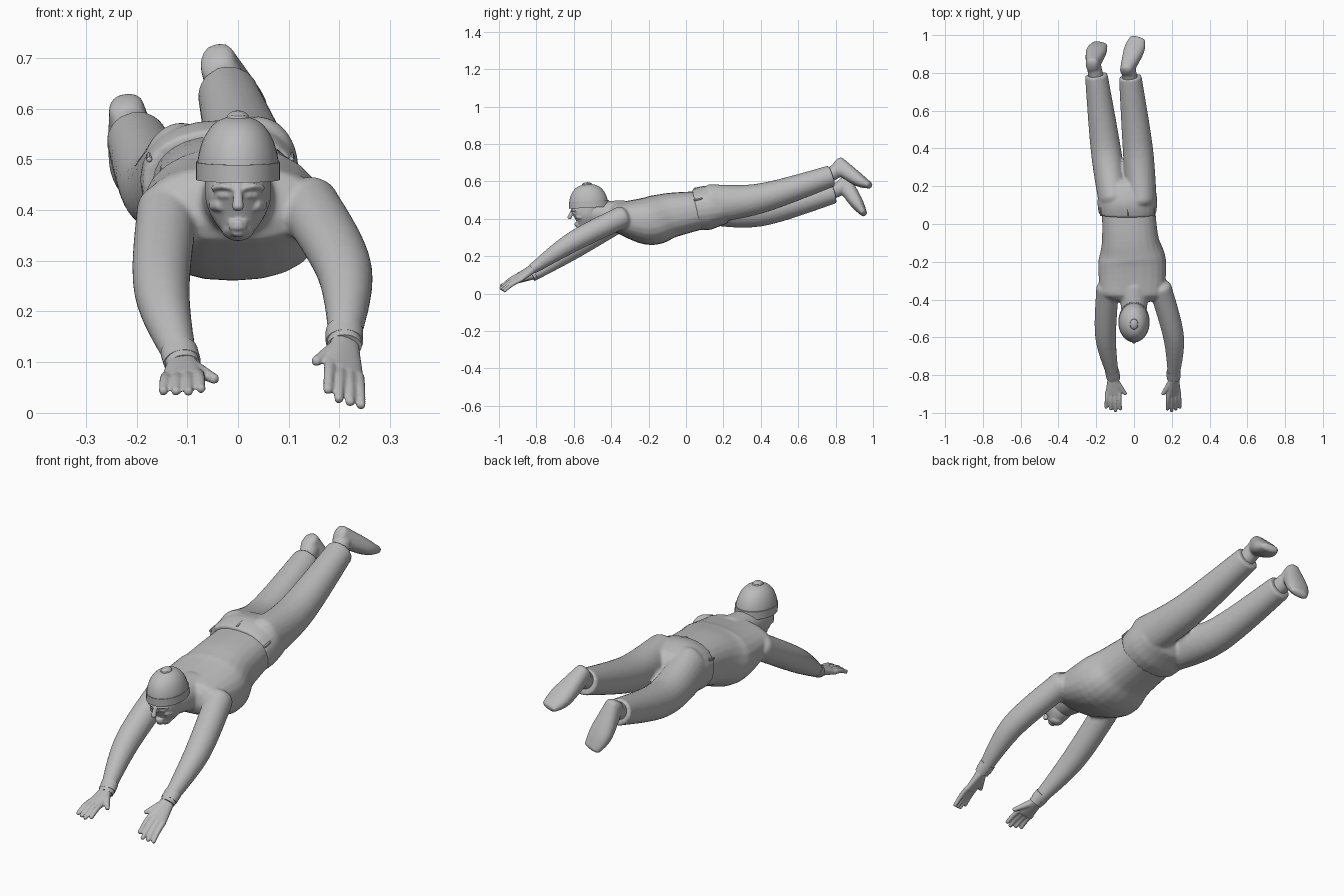
import bpy
import bmesh
from math import cos, sin, pi, copysign
from mathutils import Vector

cube = bpy.data.objects.get("Cube")
if cube:
    bpy.data.objects.remove(cube, do_unlink=True)

GREY = (.5, .5, .5, 1)
grey = bpy.data.materials.new("plain_grey")
grey.use_nodes = True
grey.diffuse_color = GREY
grey.node_tree.nodes["Principled BSDF"].inputs["Base Color"].default_value = GREY


def sample(values, t):
    """Smooth curve through evenly spaced values, with t running from start to end."""
    last = len(values) - 1
    i = min(int(t * last), last - 1)
    f = t * last - i
    before, a, b, after = (values[max(0, min(last, i + k))] for k in (-1, 0, 1, 2))
    leave, arrive = (b - before) / 2, (after - a) / 2
    ease = f * f * (3 - 2 * f)
    return a + (b - a) * ease + leave * (f * (1 - f) ** 2) - arrive * (f * f * (1 - f))


def tube(bm, points, widths, heights=None, start=True, end=True, roll=0, power=1, sides=24, steps=16):
    """Loft ellipses along a curve; start and end ask for rounded tips."""
    heights = heights or widths
    points = [Vector(p) for p in points]
    rows = [(sample(points, k / steps), sample(widths, k / steps), sample(heights, k / steps))
            for k in range(steps + 1)]

    def tip(last, before):
        outward = (last[0] - before[0]).normalized() * min(last[1:]) * .6
        return [(last[0] + outward * sin(a), last[1] * cos(a), last[2] * cos(a)) for a in (.4, .9, 1.3)]

    front = tip(rows[0], rows[1])[::-1] if start else []
    back = tip(rows[-1], rows[-2]) if end else []
    rows = front + rows + back
    overall = (points[-1] - points[0]).normalized()
    reference = Vector((0, 0, 1)) if abs(overall.x) > .9 else Vector((1, 0, 0))
    rings = []
    for i, (centre, width, height) in enumerate(rows):
        tangent = (rows[min(i + 1, len(rows) - 1)][0] - rows[max(i - 1, 0)][0]).normalized()
        side = (reference - tangent * reference.dot(tangent)).normalized()
        up = tangent.cross(side)
        side, up = side * cos(roll) + up * sin(roll), up * cos(roll) - side * sin(roll)
        ring = []
        for k in range(sides):
            c, s = (copysign(abs(v) ** power, v) for v in (cos(2 * pi * k / sides), sin(2 * pi * k / sides)))
            ring.append(bm.verts.new(centre + side * c * width + up * s * height))
        rings.append(ring)
    for a, b in zip(rings, rings[1:]):
        for k in range(sides):
            following = (k + 1) % sides
            bm.faces.new((a[k], a[following], b[following], b[k]))
    bm.faces.new(rings[0][::-1])
    bm.faces.new(rings[-1])


def finish(name, bm, voxel=None, smoothing=3):
    """Turn the lofts into one object, fused into a single skin if a voxel size is given."""
    bmesh.ops.recalc_face_normals(bm, faces=bm.faces)
    mesh = bpy.data.meshes.new(name)
    bm.to_mesh(mesh)
    bm.free()
    mesh.materials.append(grey)
    obj = bpy.data.objects.new(name, mesh)
    bpy.context.collection.objects.link(obj)
    if voxel:
        fuse = obj.modifiers.new("fuse", 'REMESH')
        fuse.mode = 'VOXEL'
        fuse.voxel_size = voxel
        fuse.use_smooth_shade = True
        soften = obj.modifiers.new("soften", 'SMOOTH')
        soften.iterations = smoothing
    else:
        bpy.ops.object.select_all(action='DESELECT')
        bpy.context.view_layer.objects.active = obj
        obj.select_set(True)
        bpy.ops.object.shade_smooth_by_angle()


# Joints of the arms (shoulder, elbow, wrist, knuckles), legs (hip, knee, ankle) and shoes (heel, ball, toe)
arms = {
    "left": [Vector(p) for p in ((.14, -.34, .41), (.21, -.6, .28), (.21, -.81, .14), (.21, -.9, .08))],
    "right": [Vector(p) for p in ((-.14, -.34, .4), (-.15, -.6, .24), (-.11, -.81, .1), (-.11, -.9, .07))],
}
legs = {
    "left": [Vector(p) for p in ((.04, .13, .48), (.02, .4, .51), (-.02, .78, .63))],
    "right": [Vector(p) for p in ((-.11, .13, .47), (-.15, .4, .44), (-.2, .79, .54))],
}
shoes = {
    "left": [Vector(p) for p in ((-.04, .81, .69), (0, .92, .61), (.02, .98, .58))],
    "right": [Vector(p) for p in ((-.22, .84, .6), (-.2, .91, .49), (-.18, .95, .43))],
}

# Upper body: torso, neck and both arms in one skin
body = bmesh.new()
tube(body, [(-.03, .1, .45), (-.02, -.08, .42), (-.01, -.2, .39), (-.01, -.37, .41)],
     [.14, .15, .18, .17], [.1, .12, .13, .08], power=.85)
tube(body, [(0, -.34, .42), (0, -.53, .43)], [.08, .06])
for shoulder, elbow, wrist, knuckles in arms.values():
    tube(body, [shoulder, elbow, wrist], [.06, .055, .03])
finish("shirt_and_arms", body, .008)

# Hands: palm, four spread fingers and a thumb, with a double cuff at each wrist
for label, roll, inward in (("left", -.5, -1), ("right", .1, 1)):
    shoulder, elbow, wrist, knuckles = arms[label]
    ahead = knuckles - wrist
    across = Vector((cos(roll), 0, sin(roll))) * inward
    hand = bmesh.new()
    tube(hand, [wrist, knuckles], [.028, .042], [.022, .014], roll=roll, power=.8)
    for i in range(4):
        offset = across * (1.5 - i)
        base = knuckles + offset * .021 - ahead * .1
        end = knuckles + offset * .025 + ahead * (1 - .1 * abs(i - 1))
        bend = base.lerp(end, .5) + Vector((0, 0, .006))
        tube(hand, [base, bend, end], [.012, .011, .009], sides=12)
    base = wrist + ahead * .2 + across * .01
    tube(hand, [base, knuckles + across * .065 - Vector((0, 0, .01))], [.018, .01], sides=12)
    finish(label + "_hand", hand, .004, 2)

    cuff = bmesh.new()
    for start, end, radius in ((.85, 1, .037), (.97, 1.06, .034)):
        tube(cuff, [elbow.lerp(wrist, start), elbow.lerp(wrist, end)],
             [radius, radius], [radius * .9, radius * .8], False, False, steps=2)
    finish(label + "_cuff", cuff)

# Trousers: hips and both legs in one skin
trousers = bmesh.new()
tube(trousers, [(-.035, .055, .447), (-.035, .12, .46), (-.035, .19, .465)],
     [.153, .158, .15], [.112, .118, .1], start=False, power=.9)
for joints in legs.values():
    tube(trousers, joints, [.08, .08, .06], [.105, .08, .058], end=False)
finish("trousers", trousers, .008)

# Belt loops on the waistband
loops = bmesh.new()
for offset, z in ((-.14, .5), (0, .56), (.14, .5)):
    start = Vector((offset - .035, .045, z))
    tube(loops, [start, start + Vector((0, .04, .008))], [.006, .006], sides=8, steps=2)
finish("belt_loops", loops)

# Shoes: ankle and foot, sole turned up and back
for label, sole in shoes.items():
    knee, ankle = legs[label][1:]
    shoe = bmesh.new()
    tube(shoe, [ankle.lerp(knee, .1), sole[0].lerp(sole[1], .2)], [.04, .038])
    tube(shoe, sole, [.035, .054, .042], [.045, .036, .018], power=.85)
    finish(label + "_shoe", shoe, .006)

# Head with nose, chin, lips, brows, eyes and cheeks
head = bmesh.new()
tube(head, [(0, -.55, .36), (0, -.53, .42), (0, -.52, .53)], [.032, .064, .06], [.032, .082, .07])
tube(head, [(0, -.607, .45), (0, -.623, .405)], [.007, .012], sides=12)
tube(head, [(0, -.57, .355), (0, -.58, .358)], [.014, .014], [.01, .01], sides=12)
for z in (.375, .366):
    tube(head, [(-.018, -.58, z), (0, -.59, z), (.018, -.58, z)], [.003, .006, .003], sides=12)
for side in (-1, 1):
    tube(head, [(side * .012, -.612, .443), (side * .032, -.606, .447), (side * .05, -.588, .443)],
         [.005, .006, .005], sides=12)
    tube(head, [(side * .02, -.602, .429), (side * .036, -.592, .429)], [.006, .006], sides=12)
    tube(head, [(side * .034, -.58, .41), (side * .046, -.56, .41)], [.013, .013], sides=12)
finish("head", head, .004, 1)

# Close-fitting domed cap with a turned-up band
cap = bmesh.new()
rise = [k / 8 * pi / 2 for k in range(8)]
tube(cap, [(0, -.52 - .01 * sin(a), .475 + .11 * sin(a)) for a in rise],
     [.081 * cos(a) ** .8 for a in rise], [.104 * cos(a) ** .8 for a in rise], start=False, sides=40)
tube(cap, [(0, -.518, .46), (0, -.52, .495)], [.083, .083], [.107, .107], False, False, sides=40, steps=2)
finish("cap", cap)
